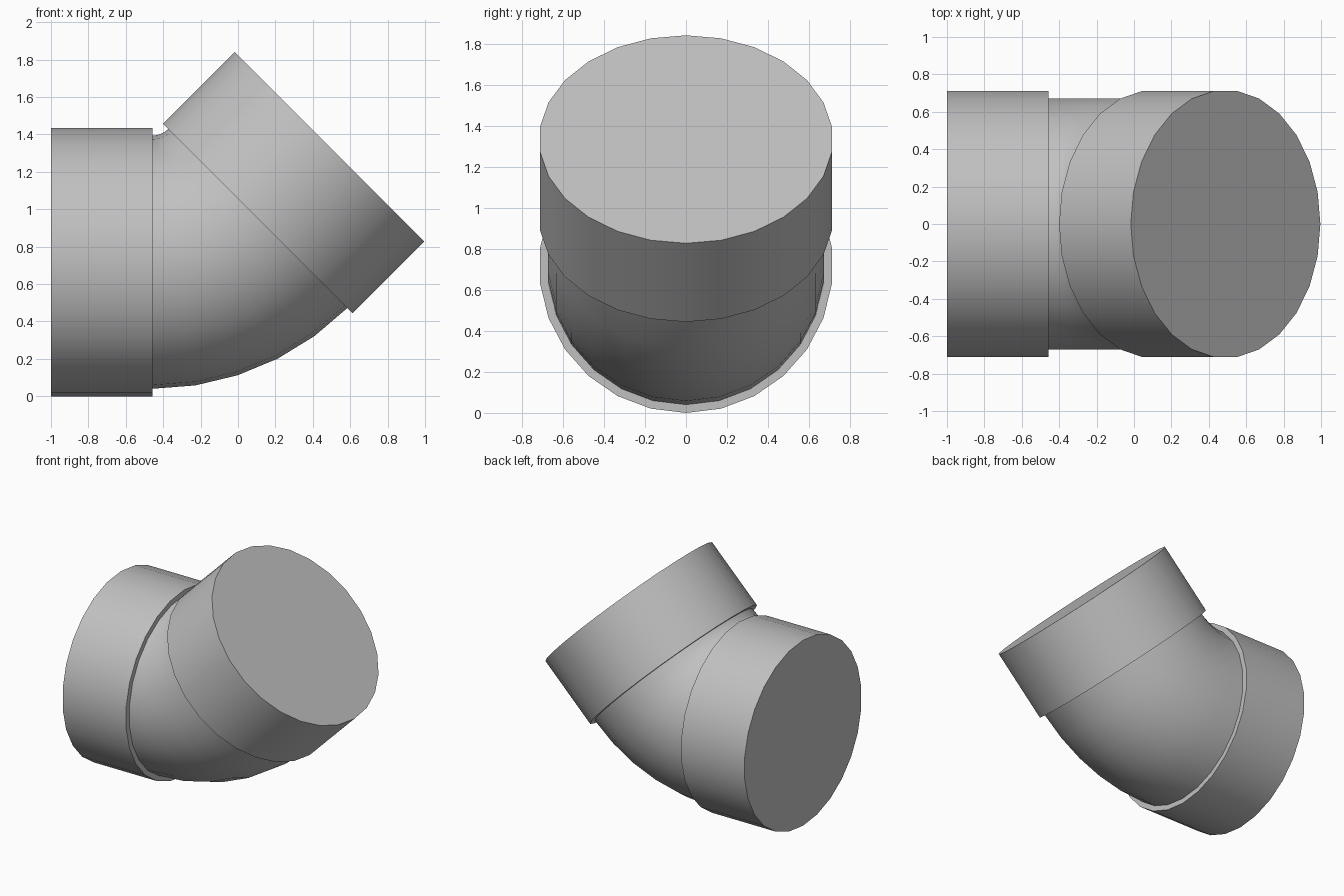
import bpy, bmesh
from math import sin, cos, pi, radians
from mathutils import Vector

SIDES = 26
SOCKET_R, PIPE_R, BEND_R = 0.717, 0.677, 0.798
SOCKET_LEN = 0.542
BEND = radians(45)
START = Vector((-0.458, 0, SOCKET_R))

cube = bpy.data.objects.get("Cube")
if cube:
    bpy.data.objects.remove(cube, do_unlink=True)

grey = bpy.data.materials.new("grey_plastic")
grey.use_nodes = True
GREY = (0.53, 0.53, 0.53, 1)
grey.diffuse_color = GREY
grey.node_tree.nodes["Principled BSDF"].inputs["Base Color"].default_value = GREY


def direction(angle):
    return Vector((cos(angle), 0, sin(angle)))


def bend_point(angle):
    return START + Vector((sin(angle), 0, 1 - cos(angle))) * BEND_R


def tube(name, stations, radius, capped):
    """Loft a round section through (centre, heading angle) stations."""
    bm = bmesh.new()
    rings = []
    for centre, angle in stations:
        up = Vector((-sin(angle), 0, cos(angle)))
        side = Vector((0, 1, 0))
        turns = [2 * pi * i / SIDES for i in range(SIDES)]
        rings.append([bm.verts.new(centre + (up * cos(t) + side * sin(t)) * radius)
                      for t in turns])
    for a, b in zip(rings, rings[1:]):
        for i in range(SIDES):
            j = (i + 1) % SIDES
            bm.faces.new((a[i], a[j], b[j], b[i]))
    if capped:
        bm.faces.new(rings[0])
        bm.faces.new(rings[-1])
    bmesh.ops.recalc_face_normals(bm, faces=bm.faces)
    mesh = bpy.data.meshes.new(name)
    bm.to_mesh(mesh)
    bm.free()
    mesh.materials.append(grey)
    obj = bpy.data.objects.new(name, mesh)
    bpy.context.collection.objects.link(obj)
    bpy.ops.object.select_all(action="DESELECT")
    obj.select_set(True)
    bpy.context.view_layer.objects.active = obj
    bpy.ops.object.shade_smooth_by_angle(angle=radians(30))
    return obj


# Straight socket at the horizontal end
tube("lower_socket", [(START - direction(0) * SOCKET_LEN, 0), (START, 0)], SOCKET_R, True)

# Curved middle, open where it meets the sockets
STEPS = 5
angles = [BEND * i / STEPS for i in range(STEPS + 1)]
tube("elbow_bend", [(bend_point(a), a) for a in angles], PIPE_R, False)

# Straight socket at the tilted end
end = bend_point(BEND)
tube("upper_socket", [(end, BEND), (end + direction(BEND) * SOCKET_LEN, BEND)], SOCKET_R, True)
